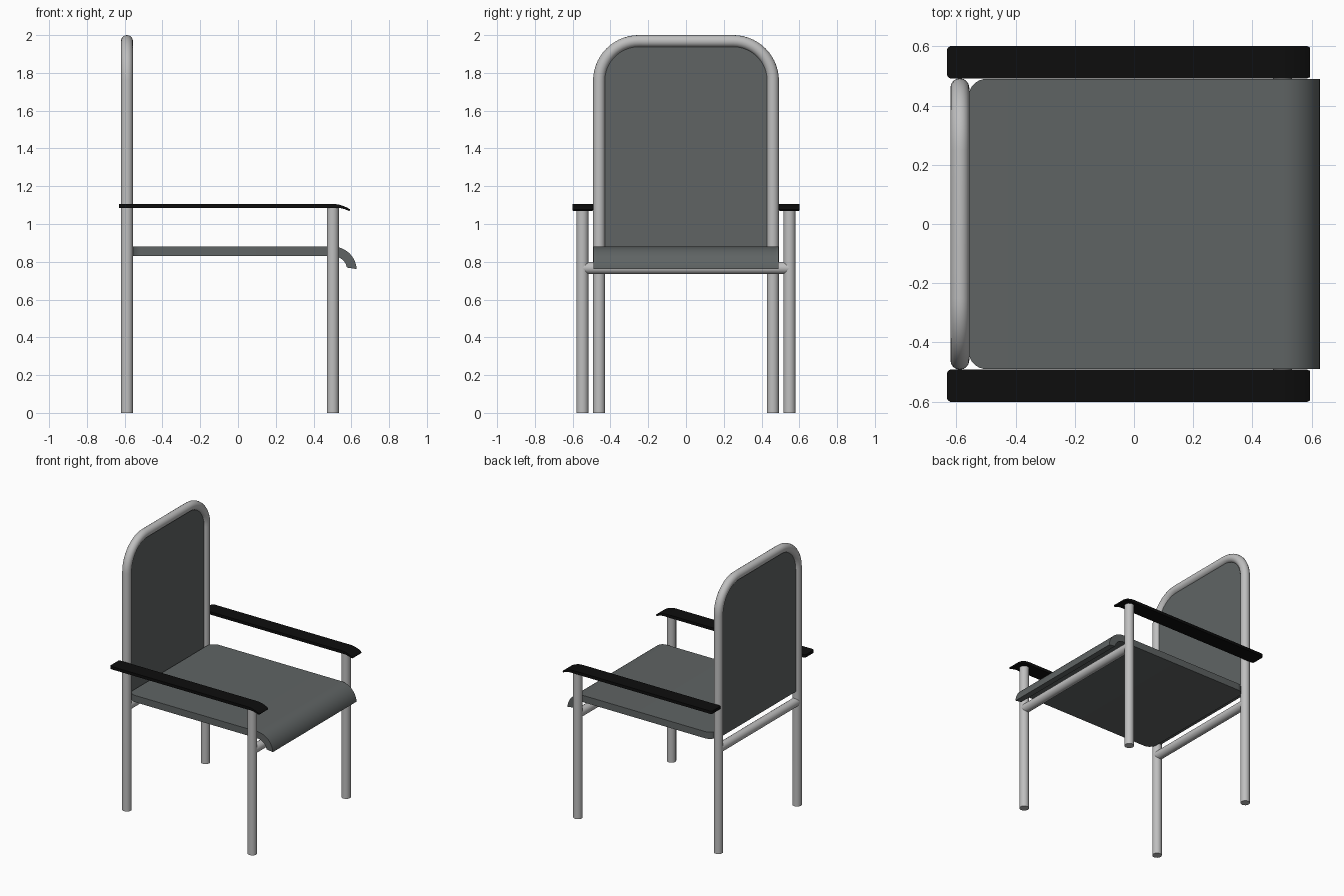
import bpy, bmesh
from math import sin, cos, radians, pi

if "Cube" in bpy.data.objects:
    bpy.data.objects.remove(bpy.data.objects["Cube"])

R = 0.032            # tube radius
BACK_X, BACK_Y = -0.588, 0.46
FRONT_X, FRONT_Y = 0.502, 0.548


def material(name, rgb):
    m = bpy.data.materials.new(name)
    m.diffuse_color = (*rgb, 1)
    m.use_nodes = True
    m.node_tree.nodes["Principled BSDF"].inputs["Base Color"].default_value = m.diffuse_color
    return m


METAL = material("light grey metal", (0.52, 0.52, 0.52))
FABRIC = material("slate grey fabric", (0.115, 0.127, 0.127))
BLACK = material("black plastic", (0.004, 0.004, 0.004))


def finish(obj, mat):
    obj.data.materials.clear()
    obj.data.materials.append(mat)
    bpy.ops.object.select_all(action='DESELECT')
    obj.select_set(True)
    bpy.context.view_layer.objects.active = obj
    bpy.ops.object.shade_smooth_by_angle(angle=radians(35))


def tube(name, pts):
    cu = bpy.data.curves.new(name, 'CURVE')
    cu.dimensions = '3D'
    cu.bevel_depth = R
    cu.bevel_resolution = 6
    cu.use_fill_caps = True
    sp = cu.splines.new('POLY')
    sp.points.add(len(pts) - 1)
    for p, co in zip(sp.points, pts):
        p.co = (*co, 1)
    obj = bpy.data.objects.new(name, cu)
    bpy.context.collection.objects.link(obj)
    bpy.ops.object.select_all(action='DESELECT')
    obj.select_set(True)
    bpy.context.view_layer.objects.active = obj
    bpy.ops.object.convert(target='MESH')
    finish(bpy.context.view_layer.objects.active, METAL)


def mesh_object(name, bm, mat):
    bmesh.ops.recalc_face_normals(bm, faces=bm.faces)
    me = bpy.data.meshes.new(name)
    bm.to_mesh(me)
    bm.free()
    obj = bpy.data.objects.new(name, me)
    bpy.context.collection.objects.link(obj)
    finish(obj, mat)


def slab(name, rows, y0, mat):
    """Loft rows of (top x, top z, bottom x, bottom z, half width)."""
    bm = bmesh.new()
    rings = [[bm.verts.new(c) for c in ((tx, y0 - w, tz), (tx, y0 + w, tz),
                                        (bx, y0 + w, bz), (bx, y0 - w, bz))]
             for tx, tz, bx, bz, w in rows]
    for a, b in zip(rings, rings[1:]):
        for i in range(4):
            j = (i + 1) % 4
            bm.faces.new((a[i], a[j], b[j], b[i]))
    bm.faces.new(rings[0])
    bm.faces.new(rings[-1])
    mesh_object(name, bm, mat)


# Hoop outline of the back (y, z), from left side over the top to the right
CR, TOP = 0.21, 2 - R
arc = [(BACK_Y - CR + CR * cos(a), TOP - CR + CR * sin(a))
       for a in (pi / 2 * i / 14 for i in range(15))]
hoop = [(-y, z) for y, z in arc] + arc[::-1]

# Back frame: rear legs and hoop in one bent tube
tube("back_frame", [(BACK_X, y, z) for y, z in
                    [(-BACK_Y, 0)] + hoop + [(BACK_Y, 0)]])

# Back panel fills the hoop above the seat
bm = bmesh.new()
face = bm.faces.new([bm.verts.new((BACK_X - 0.01, y, z)) for y, z in
                     [(-BACK_Y, 0.85)] + hoop + [(BACK_Y, 0.85)]])
ext = bmesh.ops.extrude_face_region(bm, geom=[face], use_keep_orig=True)
bmesh.ops.translate(bm, vec=(0.02, 0, 0),
                    verts=[v for v in ext["geom"] if isinstance(v, bmesh.types.BMVert)])
mesh_object("back_panel", bm, FABRIC)

# Cross bars under the seat
for name, x, y in (("rear_bar", BACK_X, BACK_Y), ("front_bar", FRONT_X, FRONT_Y)):
    tube(name, [(x, -y, 0.767), (x, y, 0.767)])

# Seat: rounded rear corners, curled front edge
rows = []
for i in range(9):
    a = pi / 2 * i / 8
    x = -0.558 + 0.06 * (1 - cos(a))
    rows.append((x, 0.88, x, 0.83, 0.43 + 0.06 * sin(a)))
for i in range(13):
    ao, ai = radians(90 - 87 * i / 12), radians(90 - 79 * i / 12)
    rows.append((0.503 + 0.125 * cos(ao), 0.755 + 0.125 * sin(ao),
                 0.503 + 0.075 * cos(ai), 0.755 + 0.075 * sin(ai), 0.49))
slab("seat", rows, 0, FABRIC)

# Armrests with a drooping tip, and the front legs carrying them
arm = [(-0.631 + d, 1.106, -0.631 + d, 1.085, w)
       for d, w in ((0, 0.044), (0.003, 0.05), (0.012, 0.055))]
for i in range(9):
    f = i / 8
    a = radians(35 * f)
    ro, ri = 0.165, 0.144 + 0.011 * f
    arm.append((0.5 + ro * sin(a), 0.941 + ro * cos(a),
                0.5 + ri * sin(a), 0.941 + ri * cos(a), 0.055 if i < 8 else 0.05))
for side, s in (("left", -1), ("right", 1)):
    slab(side + "_armrest", arm, s * 0.546, BLACK)
    tube(side + "_front_leg", [(FRONT_X, s * FRONT_Y, 0), (FRONT_X, s * FRONT_Y, 1.09)])
